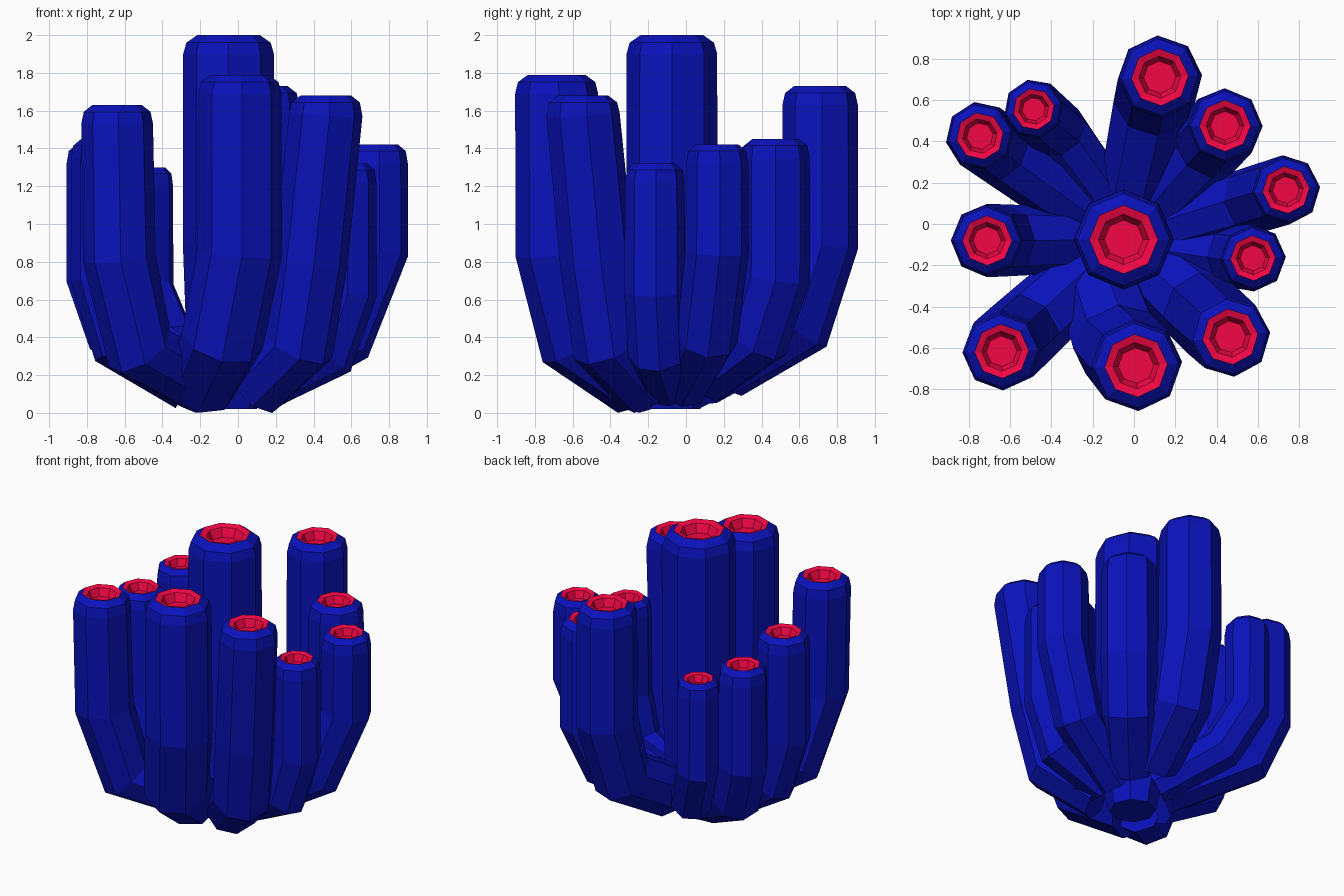
import bpy, bmesh, math
from mathutils import Vector

if "Cube" in bpy.data.objects:
    bpy.data.objects.remove(bpy.data.objects["Cube"])

SIDES = 8
CX, CY = -0.05, -0.075


def material(name, color):
    m = bpy.data.materials.new(name)
    m.diffuse_color = color
    m.use_nodes = True
    m.node_tree.nodes["Principled BSDF"].inputs["Base Color"].default_value = m.diffuse_color
    return m


BLUE = material("tube_blue", (0.003, 0.006, 0.5, 1))
RED = material("mouth_red", (0.9, 0.002, 0.06, 1))


def tube(name, path, radii, phase):
    """Sweep an octagon along the path, then round the lip and sink the mouth."""
    bm = bmesh.new()
    pts = [Vector(p) for p in path]
    up = Vector((0, 0, 1))
    sections = []
    for i, p in enumerate(pts):
        a = (p - pts[i - 1]).normalized() if i else Vector()
        b = (pts[i + 1] - p).normalized() if i < len(pts) - 1 else up
        sections.append((p, up.rotation_difference(a + b), radii[i]))
    # lip and mouth: (radius factor, height offset from the top)
    R = radii[-1]
    tip = pts[-1] + up * 0.1
    k = R / 0.24 * 0.5 + 0.5
    for f, dz in ((0.93, -0.04), (0.69, 0), (0.51, -0.012), (0.39, -0.07)):
        sections.append((tip + up * dz * k, up.rotation_difference(up), R * f))

    rings = []
    for p, q, r in sections:
        ring = []
        for s in range(SIDES):
            t = math.radians(phase) + math.tau * s / SIDES
            co = p + q @ Vector((r * math.cos(t), r * math.sin(t), 0))
            co.z = max(co.z, 0)
            ring.append(bm.verts.new(co))
        rings.append(ring)
    bm.faces.new(rings[0][::-1])
    red_from = len(pts) + 1
    for j in range(len(rings) - 1):
        lo, hi = rings[j], rings[j + 1]
        for s in range(SIDES):
            n = (s + 1) % SIDES
            f = bm.faces.new((lo[s], lo[n], hi[n], hi[s]))
            f.material_index = int(j >= red_from)
    bm.faces.new(rings[-1]).material_index = 1

    me = bpy.data.meshes.new(name)
    bm.to_mesh(me)
    bm.free()
    me.materials.append(BLUE)
    me.materials.append(RED)
    bpy.context.collection.objects.link(bpy.data.objects.new(name, me))


# central tube, narrow at the foot where the others gather
tube("center_tube", [(CX, CY, 0.02), (CX, CY, 0.3), (CX, CY, 0.9), (CX, CY, 1.9)],
     [0.15, 0.22, 0.242, 0.24], 0)

# outer tubes: x, y, radius, height, lower bend (share of reach, z),
# upper bend (share, z), phase, foot (distance, z), sideways shift of lower bend and foot
NONE = (0, 0)
OUTER = [
    (0.125, 0.71, 0.200, 1.73, 0.84, 0.47, 1.0, 0.90, 3, 0.28, 0.24, NONE),
    (0.44, 0.475, 0.180, 1.45, 0.82, 0.40, 1.0, 0.72, 0, 0.24, 0.20, NONE),
    (0.735, 0.165, 0.165, 1.42, 0.78, 0.40, 1.0, 0.86, 5, 0.20, 0.16, NONE),
    (0.575, -0.165, 0.158, 1.32, 0.84, 0.32, 1.0, 0.64, 2, 0.20, 0.16, NONE),
    (0.465, -0.545, 0.195, 1.68, 0.72, 0.36, 0.84, 0.80, 6, 0.20, 0.14, NONE),
    (0.01, -0.685, 0.220, 1.79, 0.82, 0.39, 0.99, 0.85, 3, 0.17, 0.16, (-0.08, -0.16)),
    (-0.64, -0.615, 0.190, 1.63, 0.80, 0.34, 0.98, 0.82, 2, 0.18, 0.15, NONE),
    (-0.71, -0.08, 0.174, 1.45, 0.86, 0.38, 1.0, 0.72, 0, 0.20, 0.16, NONE),
    (-0.745, 0.425, 0.165, 1.42, 0.86, 0.42, 1.0, 0.72, 10, 0.20, 0.16, NONE),
    (-0.485, 0.555, 0.145, 1.30, 0.82, 0.36, 1.0, 0.66, 12, 0.20, 0.16, (0.05, 0.06)),
]
for i, (x, y, r, h, s1, z1, s2, z2, ph, fd, fz, (d1, d0)) in enumerate(OUTER, 1):
    def at(share, z, dx=0):
        return (CX + (x - CX) * share + dx, CY + (y - CY) * share, z)
    reach = math.hypot(x - CX, y - CY)
    path = [at(fd / reach, fz, d0), at(s1, z1, d1), at(s2, z2), at(1, h - 0.1)]
    tube(f"outer_tube_{i}", path, [r * 0.9, r, r * 1.02, r], ph)
